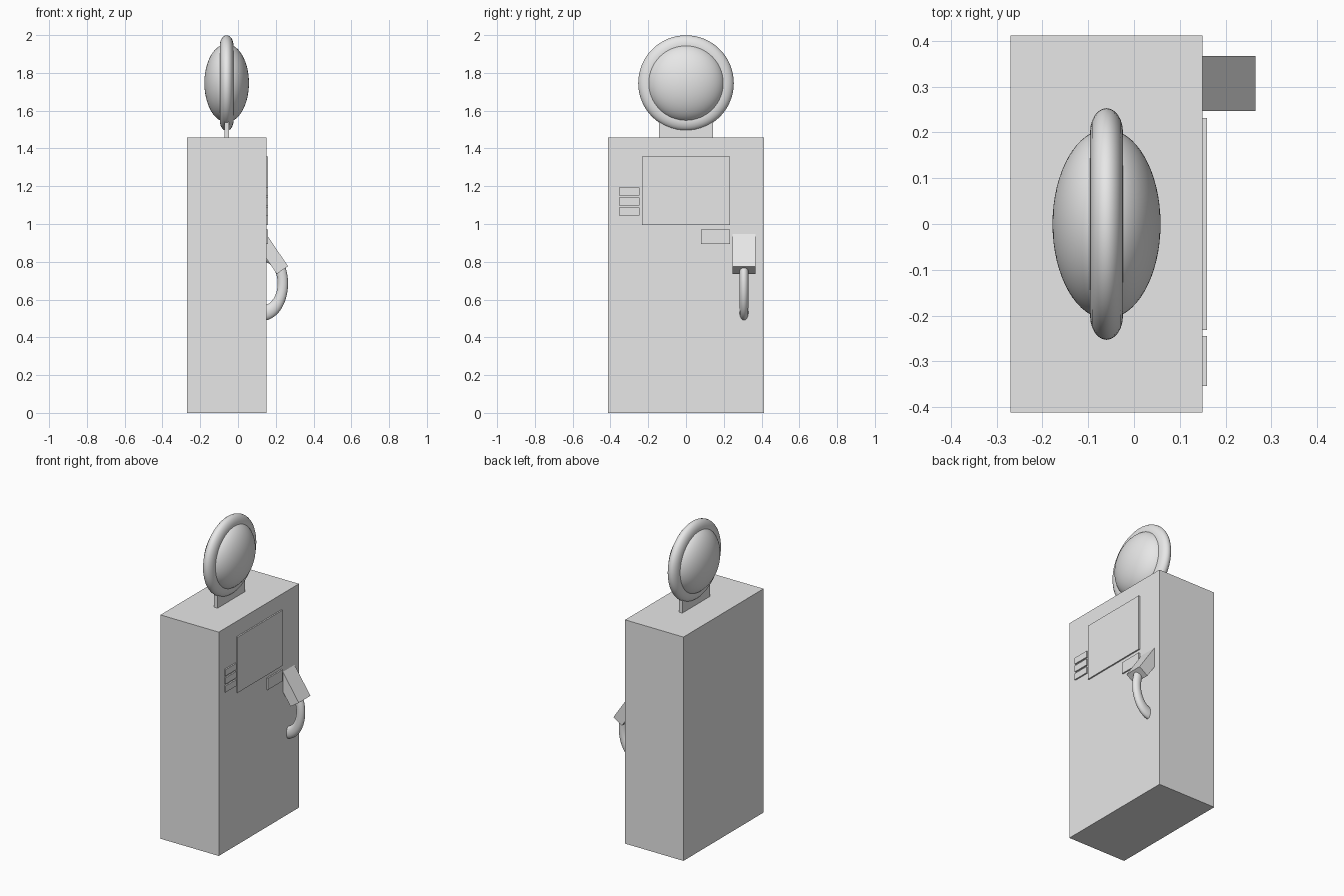
import bpy
import math
from mathutils import Vector

cube = bpy.data.objects.get("Cube")
if cube:
    bpy.data.objects.remove(cube, do_unlink=True)

grey = bpy.data.materials.new("light_grey")
grey.use_nodes = True
grey.diffuse_color = (0.8, 0.8, 0.8, 1)
grey.node_tree.nodes["Principled BSDF"].inputs["Base Color"].default_value = (0.8, 0.8, 0.8, 1)


def finish(name, smooth=False):
    obj = bpy.context.object
    obj.name = name
    obj.data.materials.append(grey)
    bpy.ops.object.transform_apply(location=False, rotation=True, scale=True)
    if smooth:
        bpy.ops.object.shade_smooth()
    return obj


def box(name, x, y, z, tilt=0):
    """Box spanning the given (low, high) ranges, tilted about y."""
    lo, hi = (Vector(v) for v in zip(x, y, z))
    bpy.ops.mesh.primitive_cube_add(size=1, location=(lo + hi) / 2, rotation=(0, tilt, 0))
    bpy.context.object.scale = hi - lo
    return finish(name)


def ring(name, centre, rotation, major, minor, scale):
    bpy.ops.mesh.primitive_torus_add(
        location=centre, rotation=rotation, major_radius=major, minor_radius=minor,
        major_segments=64, minor_segments=24)
    bpy.context.object.scale = scale
    return finish(name, True)


# Cabinet
FACE = 0.15
PLATE = (FACE - 0.005, FACE + 0.009)
box("cabinet", (-0.27, FACE), (-0.412, 0.412), (0, 1.457))

# Display, label plate and buttons on the left side
box("display_panel", PLATE, (-0.232, 0.232), (0.995, 1.357))
box("label_plate", PLATE, (0.08, 0.232), (0.895, 0.97))
for i in range(3):
    z = 1.045 + i * 0.053
    box(f"button_{i + 1}", PLATE, (-0.354, -0.245), (z, z + 0.042))

# Sign on its bracket: elliptical rim around a domed lens
SIGN_X, SIGN_Z = -0.06, 1.746
box("sign_bracket", (SIGN_X - 0.0125, SIGN_X + 0.0125), (-0.142, 0.142), (1.45, 1.56))
ring("sign_rim", (SIGN_X, 0, SIGN_Z), (0, math.pi / 2, 0), 0.2, 0.053, (1, 1, 0.68))
bpy.ops.mesh.primitive_uv_sphere_add(
    segments=64, ring_count=32, radius=0.207, location=(SIGN_X, 0, SIGN_Z),
    rotation=(0, math.pi / 2, 0))
bpy.context.object.scale = (1, 1, 0.57)
finish("sign_lens", True)

# Nozzle holder: slanted block whose outer end is at tip, sunk into the cabinet
tip = Vector((0.265, 0, 0.776))
along = Vector((-0.56, 0, 0.83)).normalized()
inward = Vector((-along.z, 0, along.x))
LENGTH, THICK = 0.27, 0.072
mid = tip + along * LENGTH / 2 + inward * THICK / 2
box("nozzle_holder", (mid.x - THICK / 2, mid.x + THICK / 2), (0.247, 0.367),
    (mid.z - LENGTH / 2, mid.z + LENGTH / 2), math.atan2(along.x, along.z))

# Hose loop
ring("hose", (0.13, 0.307, 0.685), (math.pi / 2, 0, 0), 0.1075, 0.0275, (1, 1.46, 0.84))
